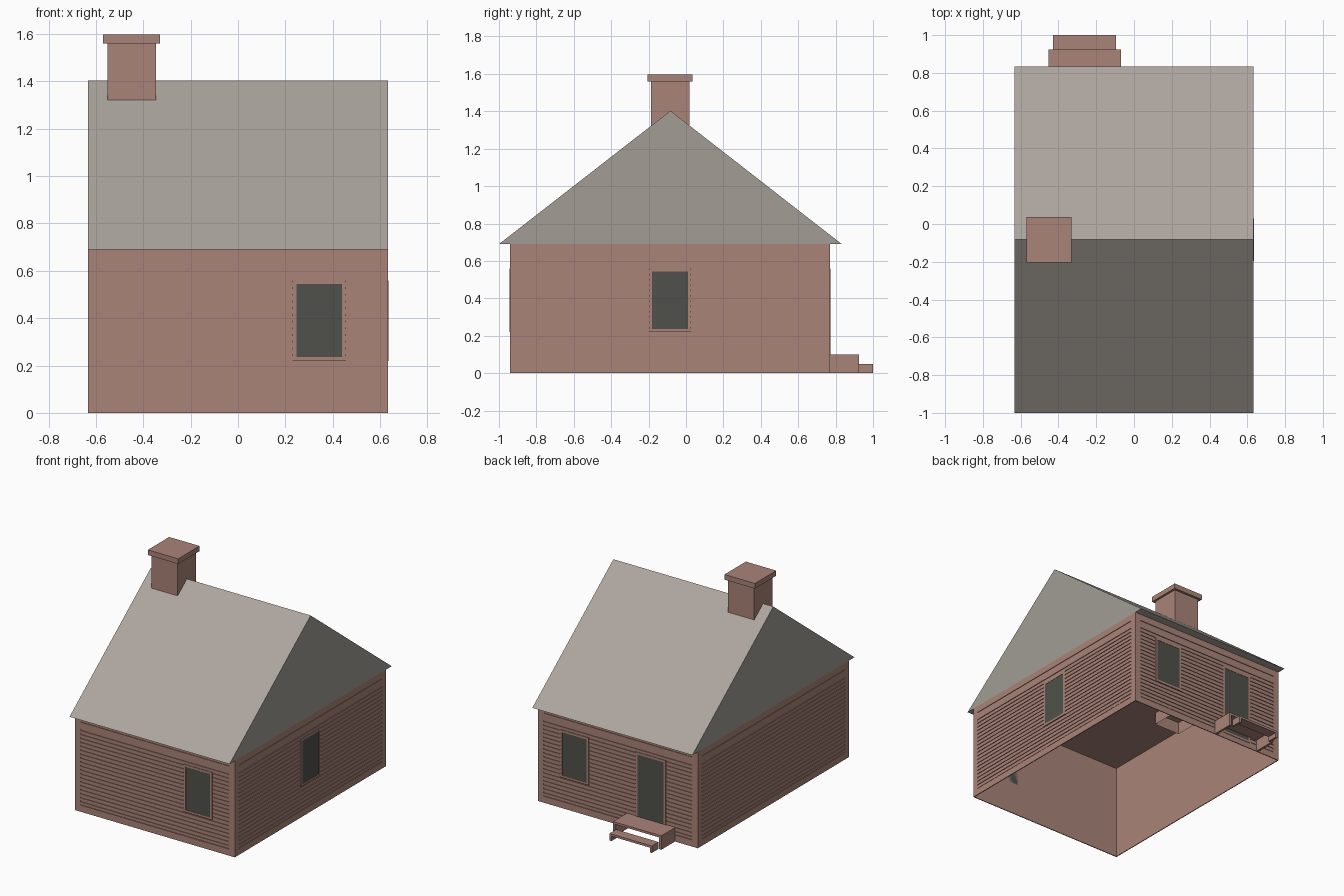
import bpy
import bmesh
from mathutils import Vector

cube = bpy.data.objects.get("Cube")
if cube:
    bpy.data.objects.remove(cube, do_unlink=True)


def material(name, color):
    mat = bpy.data.materials.new(name)
    mat.use_nodes = True
    mat.diffuse_color = (*color, 1)
    mat.node_tree.nodes["Principled BSDF"].inputs["Base Color"].default_value = (*color, 1)
    return mat


BROWN = material("clay_brown", (0.40, 0.23, 0.19))
ROOF = material("warm_grey_roof", (0.42, 0.38, 0.345))
GABLE = material("gable_grey", (0.36, 0.34, 0.30))
GLASS = material("dark_glass", (0.08, 0.083, 0.07))


def finish(name, bm, *mats):
    bmesh.ops.recalc_face_normals(bm, faces=bm.faces)
    mesh = bpy.data.meshes.new(name)
    bm.to_mesh(mesh)
    bm.free()
    for mat in mats:
        mesh.materials.append(mat)
    obj = bpy.data.objects.new(name, mesh)
    bpy.context.collection.objects.link(obj)
    return obj


def add_box(bm, lo, hi):
    """Add an axis-aligned box between two corners; returns its faces."""
    lo, hi = Vector(lo), Vector(hi)
    verts = bmesh.ops.create_cube(bm, size=1)["verts"]
    for v in verts:
        v.co = (lo + hi) / 2 + v.co * (hi - lo)
    return list({f for v in verts for f in v.link_faces})


def drop_faces(bm, faces, direction):
    """Delete the faces that look along a direction."""
    bm.normal_update()
    gone = [f for f in faces if f.normal.dot(Vector(direction)) > 0.9]
    bmesh.ops.delete(bm, geom=gone, context="FACES")


# Overall sizes
X, Y0, Y1 = 0.633, -0.94, 0.77
EAVE, RIDGE, RIDGE_Y = 0.69, 1.403, -0.083
RECESS = 0.006

# Wall name: (normal axis, outward sign, face position, start and end along wall)
WALLS = {
    "front": (1, -1, Y0, -X, X),
    "back": (1, 1, Y1, -X, X),
    "left": (0, 1, X, Y0, Y1),
    "right": (0, -1, -X, Y0, Y1),
}


def wall_box(bm, wall, u0, u1, z0, z1, d0, d1):
    """Box on a wall: u along it, d outward from its face."""
    axis, sign, face, _, _ = WALLS[wall]
    a, b = sorted((face + sign * d0, face + sign * d1))
    if axis == 1:
        return add_box(bm, (u0, a, z0), (u1, b, z1))
    return add_box(bm, (a, u0, z0), (b, u1, z1))


# House shell, open at the bottom
bm = bmesh.new()
shell = add_box(bm, (-X + RECESS, Y0 + RECESS, 0), (X - RECESS, Y1 - RECESS, EAVE - 0.002))
drop_faces(bm, shell, (0, 0, -1))
finish("house_shell", bm, BROWN)

# Corner, top and bottom trim, then horizontal siding boards
MARGIN, PITCH, GAP, FIRST, BOARDS = 0.045, 0.0283, 0.008, 0.05, 19
for wall, (_, _, _, u0, u1) in WALLS.items():
    bm = bmesh.new()
    wall_box(bm, wall, u0, u0 + MARGIN, 0, EAVE, -RECESS, 0)
    wall_box(bm, wall, u1 - MARGIN, u1, 0, EAVE, -RECESS, 0)
    wall_box(bm, wall, u0 + MARGIN, u1 - MARGIN, 0, 0.047, -RECESS, 0)
    wall_box(bm, wall, u0 + MARGIN, u1 - MARGIN, 0.643, EAVE, -RECESS, 0)
    finish(wall + "_trim", bm, BROWN)

    bm = bmesh.new()
    for i in range(BOARDS):
        z = FIRST + i * PITCH
        wall_box(bm, wall, u0 + MARGIN, u1 - MARGIN, z, z + PITCH - GAP, -RECESS, -0.001)
    wall_box(bm, wall, u0 + MARGIN, u1 - MARGIN,
             FIRST + BOARDS * PITCH, 0.64, -RECESS, -0.001)
    finish(wall + "_siding", bm, BROWN)


# Windows and door: a four-piece frame around a dark pane
def opening(name, wall, u0, u1, z0, z1, border=0.016):
    bm = bmesh.new()
    for a, b in ((u0, u0 + border), (u1 - border, u1)):
        wall_box(bm, wall, a, b, z0, z1, -RECESS, 0.003)
    for a, b in ((z0, z0 + border), (z1 - border, z1)):
        wall_box(bm, wall, u0 + border, u1 - border, a, b, -RECESS, 0.003)
    finish(name + "_frame", bm, BROWN)
    bm = bmesh.new()
    wall_box(bm, wall, u0 + border, u1 - border, z0 + border, z1 - border, -RECESS, 0.001)
    finish(name + "_pane", bm, GLASS)


opening("front_window", "front", 0.23, 0.455, 0.22, 0.56)
opening("back_window", "back", 0.23, 0.455, 0.22, 0.56)
opening("side_window", "left", -0.197, 0.028, 0.22, 0.56)
opening("back_door", "back", -0.38, -0.14, 0.04, 0.56)

# Gabled roof: triangular section swept along the ridge
bm = bmesh.new()
section = [(-1.0, EAVE), (0.833, EAVE), (RIDGE_Y, RIDGE)]
end = bm.faces.new([bm.verts.new((-X, y, z)) for y, z in section])
swept = bmesh.ops.extrude_face_region(bm, geom=[end], use_keep_orig=True)
for v in swept["geom"]:
    if isinstance(v, bmesh.types.BMVert):
        v.co.x = X
bmesh.ops.recalc_face_normals(bm, faces=bm.faces)
for f in bm.faces:
    f.material_index = 1 if abs(f.normal.x) > 0.9 else 0
finish("roof", bm, ROOF, GABLE)

# Chimney shaft, reaching just below the ceiling, and its cap
bm = bmesh.new()
shaft = add_box(bm, (-0.552, -0.188, 0.6), (-0.346, 0.018, 1.56))
drop_faces(bm, shaft, (0, 0, -1))
finish("chimney_shaft", bm, BROWN)
bm = bmesh.new()
add_box(bm, (-0.57, -0.205, 1.56), (-0.33, 0.036, 1.597))
finish("chimney_cap", bm, BROWN)


# Back steps: a tread on two side boards, open at the front
def step(name, x0, x1, y0, y1, top, thick=0.016):
    bm = bmesh.new()
    add_box(bm, (x0, y0, top - thick), (x1, y1, top))
    for a in (x0, x1 - thick):
        add_box(bm, (a, y0, 0), (a + thick, y1, top - thick))
    finish(name, bm, BROWN)


step("upper_step", -0.452, -0.07, Y1, 0.925, 0.1)
step("lower_step", -0.43, -0.095, 0.925, 1.0, 0.05)
